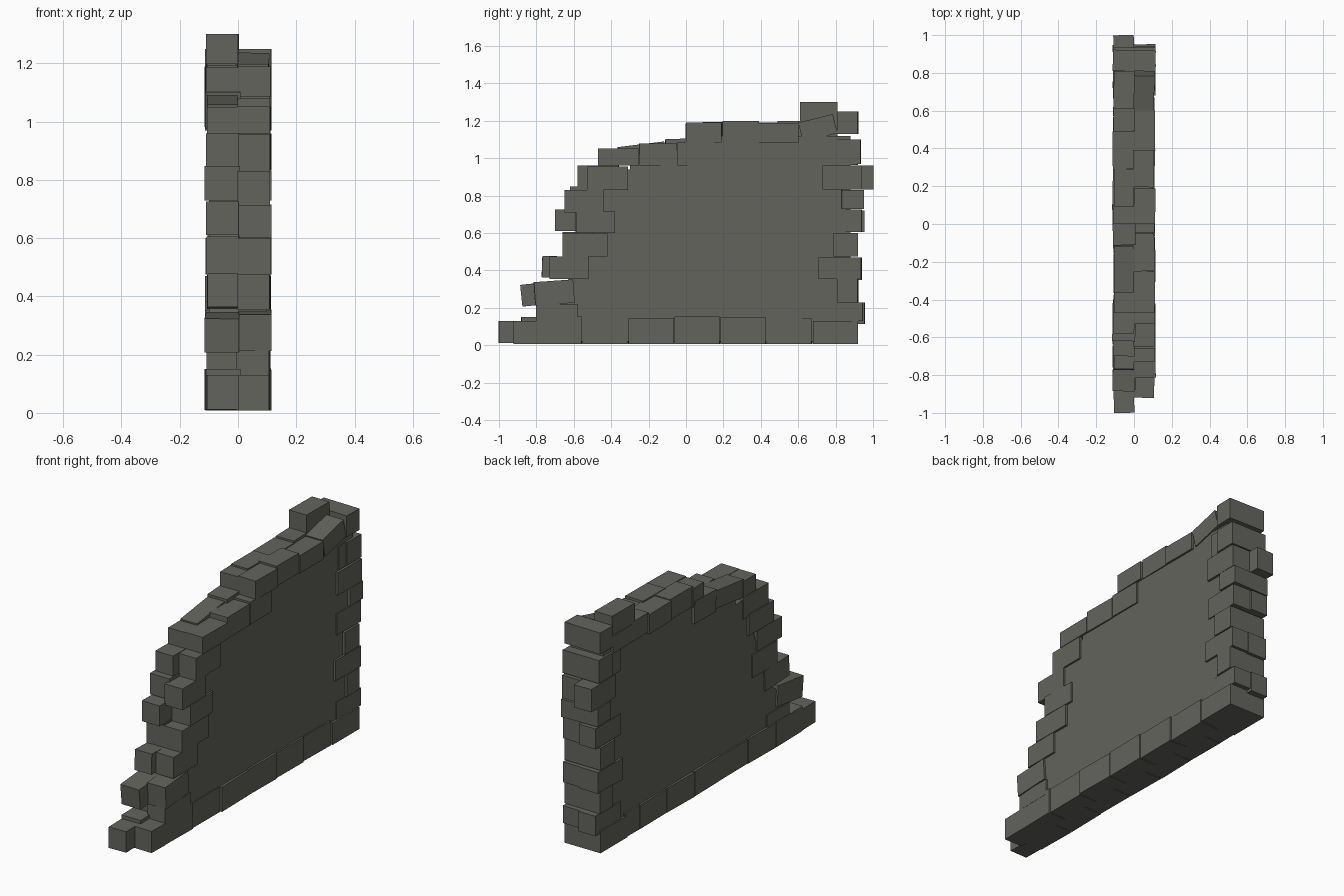
import bpy, bmesh, math, random
from mathutils import Matrix, Vector

random.seed(4)
stone = bpy.data.materials.new("dark grey stone")
stone.diffuse_color = (0.125, 0.125, 0.11, 1)


def finish(name, bm):
    bmesh.ops.recalc_face_normals(bm, faces=bm.faces)
    me = bpy.data.meshes.new(name)
    bm.to_mesh(me)
    bm.free()
    me.materials.append(stone)
    ob = bpy.data.objects.new(name, me)
    bpy.context.collection.objects.link(ob)


def brick(bm, x0, x1, y0, y1, z0, z1, tilt=0):
    """Box between limits, tilted about x and slightly twisted about z."""
    size = Vector((x1 - x0, y1 - y0, z1 - z0))
    mid = Vector((x0 + x1, y0 + y1, z0 + z1)) / 2
    twist = math.radians(random.uniform(-1.5, 1.5))
    m = (Matrix.Translation(mid) @ Matrix.Rotation(math.radians(tilt), 4, 'X')
         @ Matrix.Rotation(twist, 4, 'Z') @ Matrix.Diagonal((*size, 1)))
    bmesh.ops.create_cube(bm, size=1, matrix=m)


def layer(name, side, rows):
    bm = bmesh.new()
    for r in rows:
        j = random.uniform(-0.004, 0.005)
        a, b = sorted((side * (0.109 + j), -side * 0.003 + j))
        brick(bm, a, b, *r)
    finish(name, bm)


# Solid plastered core with a stepped outline
outline = [(-0.75, 0.02), (0.88, 0.02), (0.88, 1.12), (0.02, 1.12), (0.0, 1.05),
           (-0.3, 1.02), (-0.3, 0.94), (-0.45, 0.94), (-0.45, 0.75),
           (-0.5, 0.6), (-0.6, 0.5), (-0.62, 0.36), (-0.75, 0.25)]
bm = bmesh.new()
f = bm.faces.new([bm.verts.new((-0.1, y, z)) for y, z in outline])
new = bmesh.ops.extrude_face_region(bm, geom=[f])['geom']
bmesh.ops.translate(bm, vec=(0.2, 0, 0), verts=[v for v in new if isinstance(v, bmesh.types.BMVert)])
finish("wall_core", bm)

# Foundation courses (y0, y1, z0, z1)
layer("right_base_course", 1, [(-0.92, -0.80, 0.008, 0.13)] +
      [(-0.80 + i * 0.246, -0.558 + i * 0.246, 0.008, 0.153 - 0.003 * (i % 3)) for i in range(6)])
layer("left_base_course", -1, [(-1.0, -0.88, 0.012, 0.13)] +
      [(-0.88 + i * 0.242, -0.642 + i * 0.242, 0.01, 0.15 - 0.003 * (i % 3)) for i in range(7)][:-1] +
      [(0.57, 0.7, 0.01, 0.148)])

# Broken stepped end
layer("right_broken_end", 1, [
    (-0.80, -0.58, 0.13, 0.22), (-0.81, -0.60, 0.22, 0.345, 4), (-0.73, -0.52, 0.355, 0.475),
    (-0.66, -0.42, 0.475, 0.598), (-0.59, -0.38, 0.60, 0.715), (-0.65, -0.44, 0.71, 0.83),
    (-0.53, -0.31, 0.83, 0.957)])
layer("left_broken_end", -1, [
    (-0.77, -0.57, 0.13, 0.215), (-0.88, -0.66, 0.218, 0.335, 6), (-0.77, -0.55, 0.36, 0.475, -2),
    (-0.66, -0.44, 0.475, 0.605), (-0.70, -0.48, 0.61, 0.725), (-0.62, -0.40, 0.73, 0.848),
    (-0.58, -0.36, 0.835, 0.96)])

# Ragged top edge
layer("right_top_course", 1, [
    (-0.47, -0.25, 0.96, 1.052), (-0.25, -0.05, 0.96, 1.08), (-0.045, 0.15, 0.962, 1.088),
    (0.0, 0.19, 1.085, 1.19), (0.195, 0.39, 1.085, 1.198), (0.39, 0.60, 1.085, 1.185),
    (0.61, 0.80, 1.11, 1.215, 14)])
layer("left_top_course", -1, [
    (-0.57 + 0.1, -0.36, 0.96, 1.05), (-0.36, -0.11, 0.975, 1.075, 7), (-0.11, 0.09, 0.98, 1.105, 2),
    (0.0, 0.10, 1.08, 1.185), (0.09, 0.29, 1.08, 1.195), (0.29, 0.49, 1.08, 1.19),
    (0.49, 0.62, 1.09, 1.20), (0.61, 0.81, 1.09, 1.19), (0.61, 0.81, 1.19, 1.30)])

# Upright end: full-width header stones alternating with stretcher pairs
bm = bmesh.new()
for y0, y1, z0, z1 in [(0.68, 0.92, 0.008, 0.13), (0.81, 0.92, 0.23, 0.355), (0.79, 0.92, 0.475, 0.60),
                       (0.83, 0.95, 0.73, 0.83), (0.81, 0.935, 0.97, 1.10), (0.81, 0.92, 1.13, 1.25)]:
    brick(bm, -0.112, 0.114, y0, y1, z0, z1)
finish("end_header_stones", bm)
layer("right_end_stones", 1, [
    (0.73, 0.945, 0.13, 0.228), (0.71, 0.935, 0.355, 0.47), (0.73, 0.94, 0.605, 0.725),
    (0.73, 0.94, 0.832, 0.96), (0.75, 0.915, 0.965, 1.10)])
layer("left_end_stones", -1, [
    (0.73, 0.955, 0.115, 0.228), (0.72, 0.94, 0.35, 0.47), (0.73, 0.955, 0.605, 0.72),
    (0.78, 1.0, 0.832, 0.96), (0.73, 0.92, 0.965, 1.09)])
